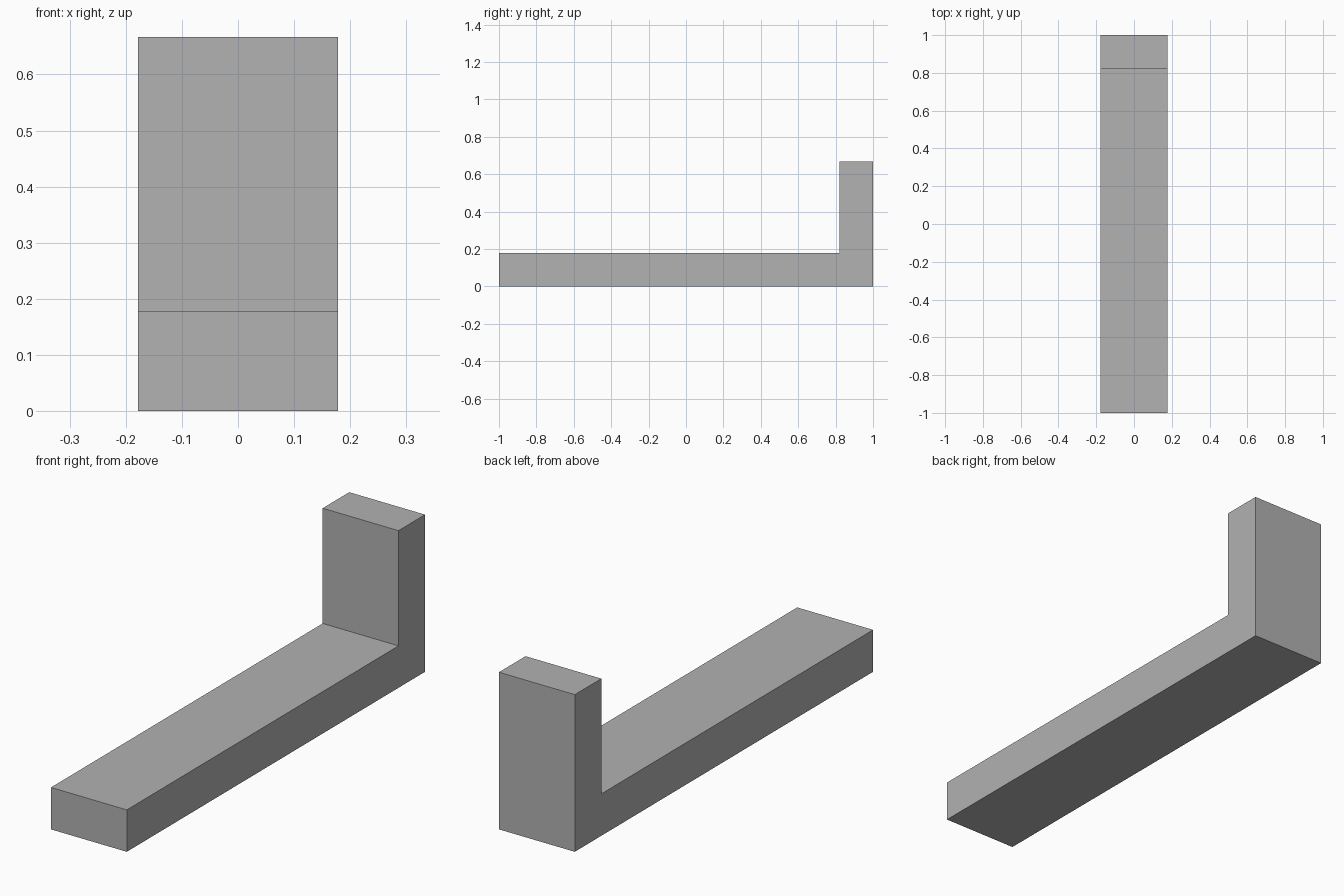
import bpy
import bmesh

cube = bpy.data.objects.get("Cube")
if cube:
    bpy.data.objects.remove(cube, do_unlink=True)

# Plain grey finish
grey = bpy.data.materials.new("plain_grey")
grey.use_nodes = True
colour = (0.445, 0.445, 0.445, 1.0)
grey.diffuse_color = colour
grey.node_tree.nodes["Principled BSDF"].inputs["Base Color"].default_value = colour

HALF_WIDTH = 0.178
THICKNESS = 0.178
HEIGHT = 0.667

# L-shaped side profile (y, z): long base with an upright at the back
inner = 1 - THICKNESS
profile = [(-1, 0), (1, 0), (1, HEIGHT), (inner, HEIGHT),
           (inner, THICKNESS), (-1, THICKNESS)]

# Extrude the profile across the width
bm = bmesh.new()
side = bm.faces.new([bm.verts.new((-HALF_WIDTH, y, z)) for y, z in profile])
result = bmesh.ops.extrude_face_region(bm, geom=[side])
moved = [v for v in result["geom"] if isinstance(v, bmesh.types.BMVert)]
bmesh.ops.translate(bm, verts=moved, vec=(2 * HALF_WIDTH, 0, 0))
bmesh.ops.recalc_face_normals(bm, faces=bm.faces)

mesh = bpy.data.meshes.new("angle_bracket")
bm.to_mesh(mesh)
bm.free()
mesh.materials.append(grey)
bracket = bpy.data.objects.new("angle_bracket", mesh)
bpy.context.collection.objects.link(bracket)
